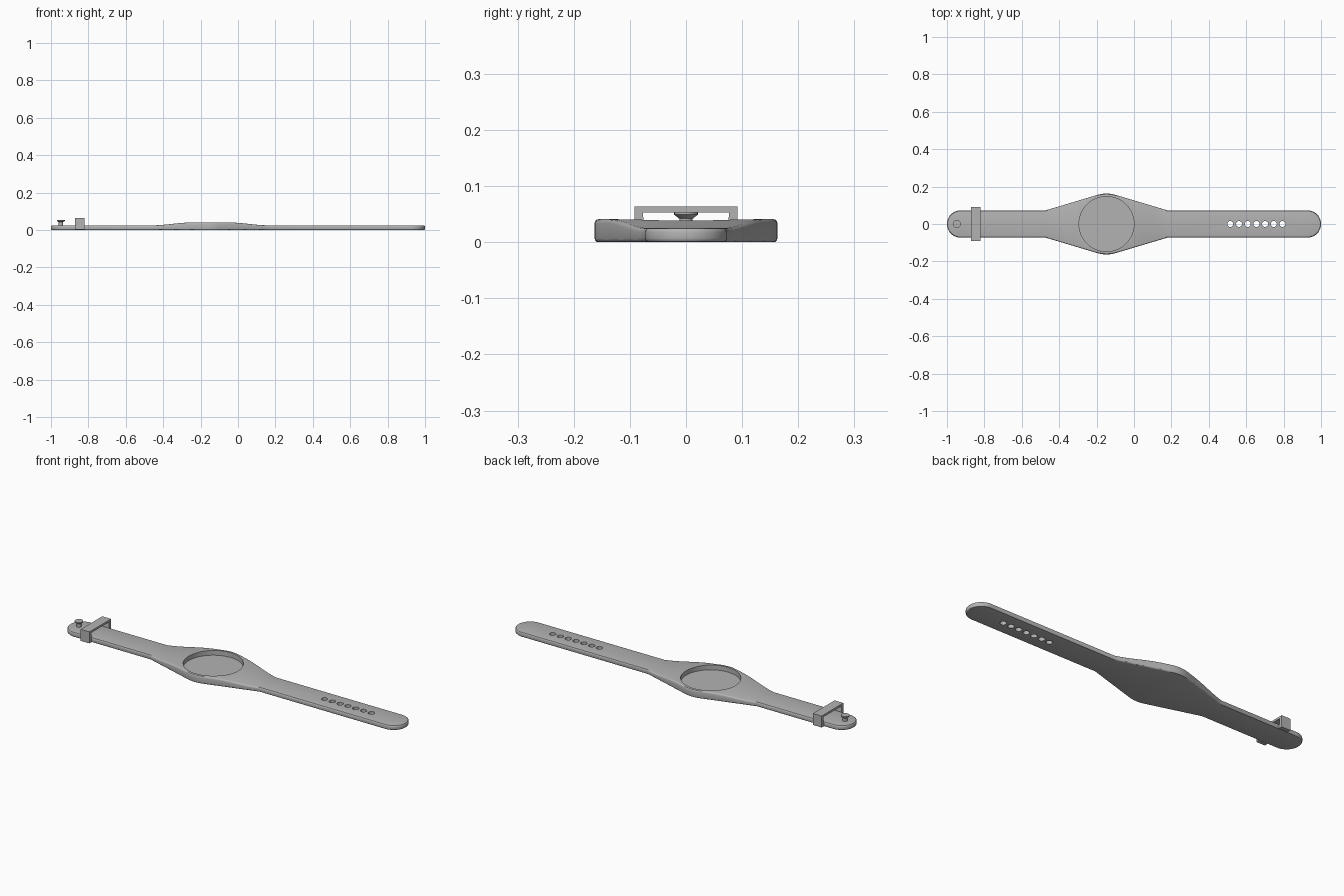
import bpy, bmesh, math
from mathutils import Vector

if "Cube" in bpy.data.objects:
    bpy.data.objects.remove(bpy.data.objects["Cube"], do_unlink=True)

grey = bpy.data.materials.new("plain grey")
grey.use_nodes = True
COLOUR = (0.45, 0.45, 0.45, 1)
grey.diffuse_color = COLOUR
grey.node_tree.nodes["Principled BSDF"].inputs["Base Color"].default_value = COLOUR

DIAL_X = -0.147      # centre of the dial
HALF = 0.073         # half width of the strap
THICK, CROWN = 0.025, 0.041
HUB, REACH = 0.163, 0.325
BEVEL = 0.007


def make_object(name, bm):
    bmesh.ops.recalc_face_normals(bm, faces=bm.faces)
    mesh = bpy.data.meshes.new(name)
    bm.to_mesh(mesh)
    bm.free()
    mesh.materials.append(grey)
    obj = bpy.data.objects.new(name, mesh)
    bpy.context.collection.objects.link(obj)
    return obj


def smooth(obj):
    bpy.ops.object.select_all(action="DESELECT")
    obj.select_set(True)
    bpy.context.view_layer.objects.active = obj
    bpy.ops.object.shade_smooth_by_angle(angle=math.radians(30))


def top_height(x):
    t = (abs(x - DIAL_X) - 0.09) / 0.23
    t = min(max(t, 0), 1)
    return THICK + (CROWN - THICK) * (0.5 + 0.5 * math.cos(math.pi * t))


# Half outline of the strap, from its left tip to its right tip
outline = []
for i in range(1, 13):
    a = math.pi / 2 * i / 12
    outline.append((-1 + HALF * (1 - math.cos(a)), HALF * math.sin(a)))
tangent = math.atan2(HALF, REACH) + math.acos(HUB / math.hypot(REACH, HALF))
tx, ty = HUB * math.cos(tangent), HUB * math.sin(tangent)
taper = [(REACH + (tx - REACH) * i / 10, HALF + (ty - HALF) * i / 10) for i in range(11)]
outline += [(DIAL_X - x, y) for x, y in taper]
for i in range(1, 6):
    a = math.pi - tangent + (2 * tangent - math.pi) * i / 6
    outline.append((DIAL_X + HUB * math.cos(a), HUB * math.sin(a)))
outline += [(DIAL_X + x, y) for x, y in reversed(taper)]
outline += [(-x, y) for x, y in reversed(outline[:12])]


def inset_outline(amount):
    result = []
    for i, (x, y) in enumerate(outline):
        before = outline[i - 1] if i else (x, -y)
        after = outline[i + 1] if i < len(outline) - 1 else (x, -y)
        run = Vector((after[0] - before[0], after[1] - before[1])).normalized()
        result.append((x + run.y * amount, y - run.x * amount))
    return result


# Strap body: stacked outlines with rounded edges, closed by cross strips
bm = bmesh.new()
layers = []
steps = [math.pi / 2 * i / 3 for i in range(4)]
levels = [(BEVEL * (1 - math.sin(a)), BEVEL * (1 - math.cos(a)), False) for a in steps]
levels += [(i, d, True) for i, d, _ in reversed(levels)]
for inset, depth, upper in levels:
    sides = [[], []]
    for x, y in inset_outline(inset):
        z = top_height(x) - depth if upper else depth
        for side, sign in zip(sides, (1, -1)):
            side.append(bm.verts.new((x, sign * y, z)))
    layers.append(sides)
for low, high in zip(layers, layers[1:]):
    loops = [side[0] + side[1][::-1] for side in (low, high)]
    n = len(loops[0])
    for i in range(n):
        j = (i + 1) % n
        bm.faces.new((loops[0][i], loops[0][j], loops[1][j], loops[1][i]))
for left, right in (layers[0], layers[-1]):
    for i in range(len(left) - 1):
        bm.faces.new((left[i], left[i + 1], right[i + 1], right[i]))
strap = make_object("strap", bm)


def add_cylinder(bm, x, radius, bottom, top, sides, radius_top=None):
    made = bmesh.ops.create_cone(
        bm, cap_ends=True, segments=sides, radius1=radius,
        radius2=radius if radius_top is None else radius_top, depth=top - bottom)
    bmesh.ops.translate(bm, verts=made["verts"], vec=(x, 0, (bottom + top) / 2))


# Dial recess and the row of seven holes
bm = bmesh.new()
add_cylinder(bm, DIAL_X, 0.147, 0.015, 0.1, 64)
for i in range(7):
    add_cylinder(bm, 0.515 + 0.0465 * i, 0.016, -0.05, 0.1, 20)
cutter = make_object("recess_and_hole_cutter", bm)
cutter.hide_render = True
cutter.hide_viewport = True
cut = strap.modifiers.new("cut", "BOOLEAN")
cut.operation = "DIFFERENCE"
cut.solver = "EXACT"
cut.object = cutter
bpy.context.view_layer.objects.active = strap
bpy.ops.object.modifier_apply(modifier="cut")
bpy.data.objects.remove(cutter, do_unlink=True)
smooth(strap)

# Keeper loop: a square arch over the strap
arch = [(-0.092, 0.002), (-0.092, 0.064), (0.092, 0.064), (0.092, 0.002),
        (HALF - 0.001, 0.002), (HALF + 0.004, 0.053), (-HALF - 0.004, 0.053), (-HALF + 0.001, 0.002)]
bm = bmesh.new()
face = bm.faces.new([bm.verts.new((-0.872, y, z)) for y, z in arch])
made = bmesh.ops.extrude_face_region(bm, geom=[face])
bmesh.ops.translate(bm, vec=(0.052, 0, 0),
                    verts=[g for g in made["geom"] if isinstance(g, bmesh.types.BMVert)])
make_object("keeper_loop", bm)

# Fastening peg: stem, flare and flat cap
bm = bmesh.new()
add_cylinder(bm, -0.947, 0.012, 0.02, 0.044, 24)
add_cylinder(bm, -0.947, 0.012, 0.042, 0.049, 24, 0.021)
add_cylinder(bm, -0.947, 0.021, 0.049, 0.055, 24)
smooth(make_object("fastening_peg", bm))
